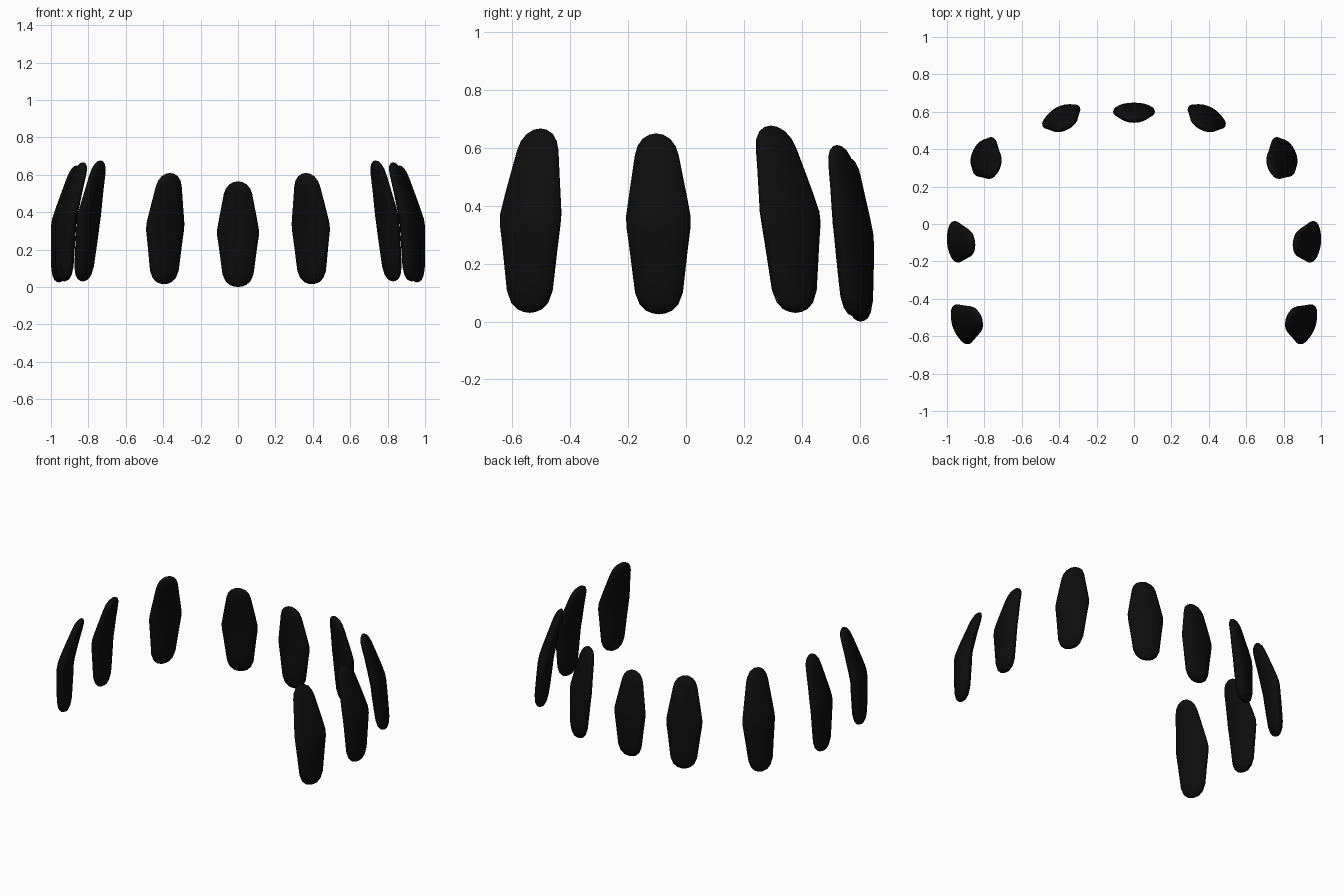
import bpy, bmesh, math

if "Cube" in bpy.data.objects:
    bpy.data.objects.remove(bpy.data.objects["Cube"])

black = bpy.data.materials.new("near_black")
black.diffuse_color = (0.004, 0.004, 0.004, 1)
black.use_nodes = True
black.node_tree.nodes["Principled BSDF"].inputs["Base Color"].default_value = black.diffuse_color

# Plate profile: height fraction, half width, half thickness
PROFILE = [(0.005, .022, .012), (0.02, .045, .025), (0.055, .067, .035),
           (0.12, .083, .042), (0.2, .089, .044), (0.36, .101, .046),
           (0.48, .111, .046), (0.54, .112, .046), (0.64, .102, .042),
           (0.76, .089, .036), (0.88, .076, .031), (0.93, .066, .028),
           (0.97, .048, .021), (0.993, .024, .011)]
SIDES = 24


def centre(u, low, mid, top):
    """Spine: upright below the middle, leaning inward above it."""
    if u < 0.5:
        a, b, k = low, mid, u / 0.5
    else:
        a, b, k = mid, top, ((u - 0.5) / 0.5) ** 1.1
    return [a[i] + (b[i] - a[i]) * k for i in (0, 1)]


def plate(name, angle, z0, z1, low, mid, top, side=1):
    """Loft rounded lens sections along a leaning spine."""
    c, s = math.cos(math.radians(angle)), math.sin(math.radians(angle))
    bm = bmesh.new()

    def vert(u, p, q):
        x, y = centre(u, low, mid, top)
        return bm.verts.new((side * (x + c * q - s * p), y + s * q + c * p,
                             z0 + (z1 - z0) * u))

    rings = []
    for u, w, t in PROFILE:
        rings.append([vert(u, w * math.cos(2 * math.pi * i / SIDES),
                           t * math.sin(2 * math.pi * i / SIDES))
                      for i in range(SIDES)])
    ends = vert(0, 0, 0), vert(1, 0, 0)
    for i in range(SIDES):
        j = (i + 1) % SIDES
        for a, b in zip(rings, rings[1:]):
            bm.faces.new((a[i], a[j], b[j], b[i]))
        bm.faces.new((ends[0], rings[0][j], rings[0][i]))
        bm.faces.new((ends[1], rings[-1][i], rings[-1][j]))
    bmesh.ops.recalc_face_normals(bm, faces=bm.faces)
    for f in bm.faces:
        f.smooth = True
    me = bpy.data.meshes.new(name)
    bm.to_mesh(me)
    bm.free()
    me.materials.append(black)
    bpy.context.collection.objects.link(bpy.data.objects.new(name, me))


# Central plate at the back of the arc
plate("back_plate", 90, 0, .565, (0, .603), (0, .603), (0, .563))

# Mirrored pairs around the horseshoe: normal angle, heights, spine points
PAIRS = [
    ("rear_plate", 63, .015, .61, (.395, .59), (.39, .575), (.363, .522)),
    ("corner_plate", 25, .03, .677, (.83, .378), (.80, .362), (.735, .293)),
    ("side_plate", -5, .025, .65, (.957, -.093), (.953, -.095), (.864, -.103)),
    ("front_plate", -20, .03, .667, (.93, -.54), (.922, -.538), (.828, -.503)),
]
for name, *spec in PAIRS:
    plate(name + "_right", *spec)
    plate(name + "_left", *spec, side=-1)
